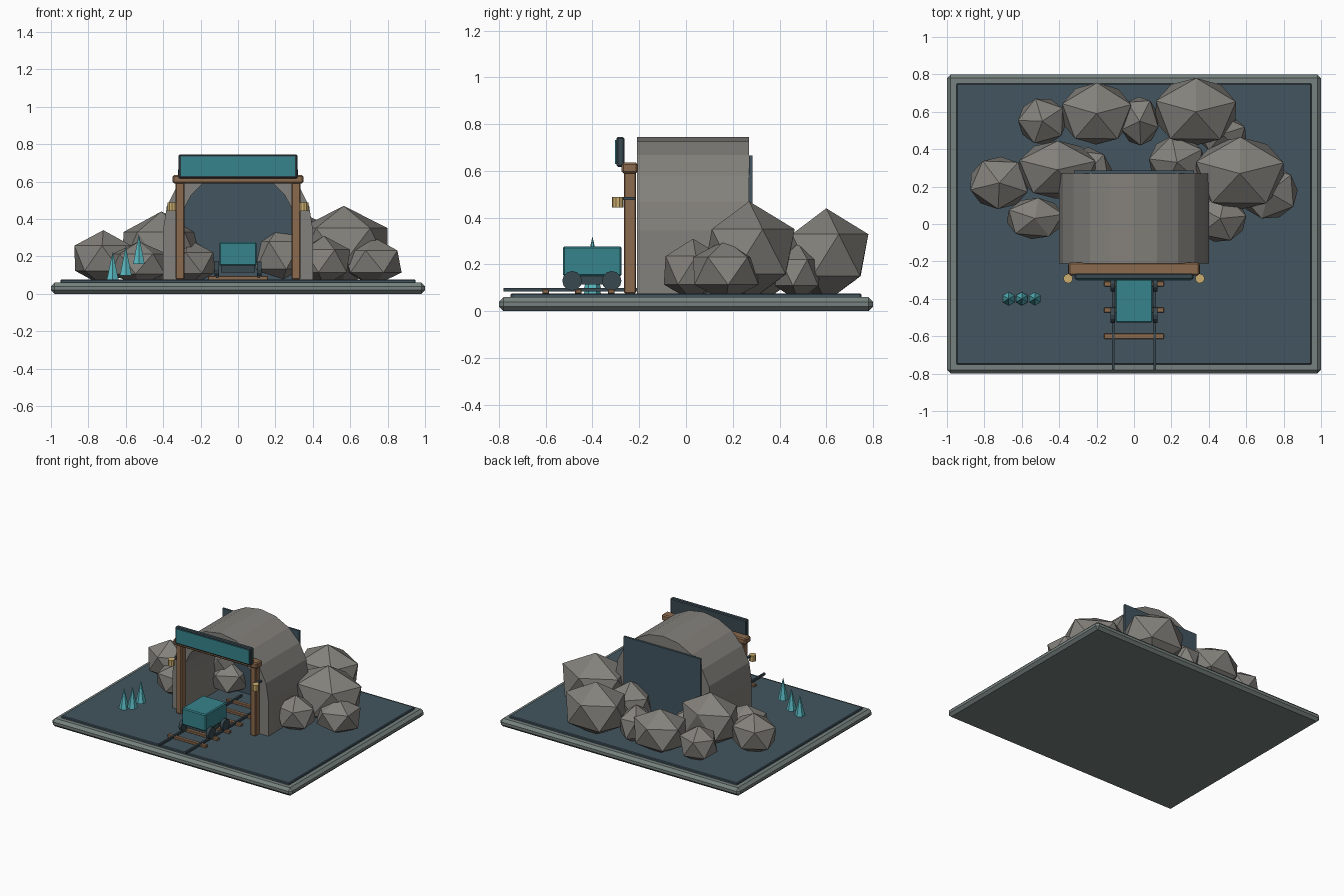
import bpy, bmesh
from math import pi, cos, sin
from mathutils import Matrix

if "Cube" in bpy.data.objects:
    bpy.data.objects.remove(bpy.data.objects["Cube"])


def material(name, rgb):
    m = bpy.data.materials.new(name)
    m.diffuse_color = (*rgb, 1)
    m.use_nodes = True
    m.node_tree.nodes["Principled BSDF"].inputs["Base Color"].default_value = m.diffuse_color
    return m


RIM = material("rim_grey", (.18, .22, .21))
SLATE = material("slate", (.055, .09, .115))
DARK = material("dark_iron", (.04, .065, .08))
STONE = material("stone", (.23, .22, .20))
WOOD = material("wood", (.26, .145, .077))
TEAL = material("teal", (.036, .23, .26))
LAMP = material("lamp", (.6, .43, .16))
CRYSTAL = material("crystal", (.1, .48, .53))


def finish(name, bm, mat, bevel=0):
    me = bpy.data.meshes.new(name)
    bmesh.ops.recalc_face_normals(bm, faces=bm.faces)
    bm.to_mesh(me)
    bm.free()
    me.materials.append(mat)
    ob = bpy.data.objects.new(name, me)
    bpy.context.collection.objects.link(ob)
    if bevel:
        b = ob.modifiers.new("bevel", 'BEVEL')
        b.width, b.segments = bevel, 1
    return ob


def box(name, x, y, z, mat, bevel=0):
    """Box from (min, max) ranges on each axis."""
    bm = bmesh.new()
    bmesh.ops.create_cube(bm, size=1)
    for v in bm.verts:
        v.co = [(r[0] + r[1]) / 2 + c * (r[1] - r[0]) for r, c in zip((x, y, z), v.co)]
    return finish(name, bm, mat, bevel)


def cone(name, loc, r1, r2, depth, sides, mat, axis='Z'):
    bm = bmesh.new()
    rot = Matrix.Rotation(pi / 2, 4, 'Y') if axis == 'X' else Matrix()
    bmesh.ops.create_cone(bm, cap_ends=True, segments=sides, radius1=r1, radius2=r2,
                          depth=depth, matrix=Matrix.Translation(loc) @ rot)
    return finish(name, bm, mat)


def boulder(name, x, y, hx, hy, top, turn):
    """Icosahedron turned about z, fitted to half widths, sunk a little into the floor."""
    bm = bmesh.new()
    bmesh.ops.create_icosphere(bm, subdivisions=1, radius=1, matrix=Matrix.Rotation(turn, 4, 'Z'))
    ex = [max(v.co[i] for v in bm.verts) - min(v.co[i] for v in bm.verts) for i in range(2)]
    h = (top - .04) / 2
    for v in bm.verts:
        v.co = (x + v.co.x * 2 * hx / ex[0], y + v.co.y * 2 * hy / ex[1], .04 + h + v.co.z * h)
    finish(name, bm, STONE)


# base slab and floor
box("base", (-1, 1), (-.8, .8), (0, .06), RIM, .02)
box("floor", (-.95, .95), (-.75, .75), (.04, .076), SLATE, .005)

# tunnel vault: ring between outer and inner arch, extruded along y
def arch(r):
    pts = [(r * cos(pi * i / 10), .345 + r * sin(pi * i / 10)) for i in range(11)]
    return [(r, .07)] + pts + [(-r, .07)]

bm = bmesh.new()
outer = [bm.verts.new((x, -.21, z)) for x, z in arch(.4)]
inner = [bm.verts.new((x, -.21, z)) for x, z in arch(.31)]
faces = [bm.faces.new((outer[i], outer[i + 1], inner[i + 1], inner[i])) for i in range(12)]
ext = bmesh.ops.extrude_face_region(bm, geom=faces, use_keep_orig=True)
bmesh.ops.translate(bm, vec=(0, .48, 0),
                    verts=[g for g in ext["geom"] if isinstance(g, bmesh.types.BMVert)])
finish("tunnel_vault", bm, STONE)
box("tunnel_back", (-.32, .32), (.27, .285), (.07, .665), SLATE)

# timber portal with lanterns
for s, side in ((-1, "left"), (1, "right")):
    box("post_" + side, (s * .31 - .023, s * .31 + .023), (-.265, -.213), (.076, .6), WOOD, .005)
    box("lantern_arm_" + side, (s * .345 - .008, s * .345 + .008), (-.29, -.22), (.476, .488), DARK)
    cone("lantern_" + side, (s * .352, -.292, .466), .025, .025, .045, 10, LAMP)
box("lintel", (-.35, .35), (-.275, -.205), (.59, .635), WOOD, .008)
box("sign_frame", (-.317, .317), (-.297, -.264), (.617, .745), DARK, .006)
box("sign_panel", (-.305, .305), (-.303, -.29), (.63, .733), TEAL)

# rails and sleepers
for s, side in ((-1, "left"), (1, "right")):
    box("rail_" + side, (s * .11 - .007, s * .11 + .007), (-.78, .2), (.084, .1), DARK)
for i in range(6):
    y = -.6 + .14 * i
    box(f"sleeper_{i}", (-.16, .16), (y - .014, y + .014), (.074, .094), WOOD, .003)

# mine cart
box("cart_body", (-.1, .1), (-.527, -.275), (.15, .277), TEAL, .007)
box("cart_chassis", (-.09, .09), (-.49, -.31), (.115, .155), DARK)
for s in (-1, 1):
    for y in (-.487, -.318):
        cone("cart_wheel", (s * .113, y, .13), .042, .042, .024, 12, DARK, 'X')

# crystals
for i, (x, z0, z1) in enumerate(((-.67, .076, .225), (-.6, .098, .255), (-.53, .158, .32))):
    cone(f"crystal_{i}", (x, -.4, (z0 + z1) / 2), .036, 0, z1 - z0, 6, CRYSTAL)

# boulders: x, y, half width x, half width y, top, turn
ROCKS = (
    (.33, .60, .215, .18, .44, .3), (-.20, .59, .185, .165, .375, .3),
    (.565, .27, .235, .195, .47, .3), (-.41, .29, .205, .155, .44, .3),
    (-.72, .22, .155, .14, .34, .9), (-.49, .55, .13, .12, .31, .6),
    (-.53, .03, .15, .11, .28, .2), (-.26, .27, .14, .14, .29, .8),
    (.23, .33, .15, .14, .37, .5), (.03, .55, .10, .13, .33, 1.0),
    (.47, .48, .13, .10, .29, .4), (.72, .17, .155, .14, .305, .7),
    (.46, .03, .14, .125, .31, .1),
)
for i, rock in enumerate(ROCKS):
    boulder(f"boulder_{i}", *rock)
